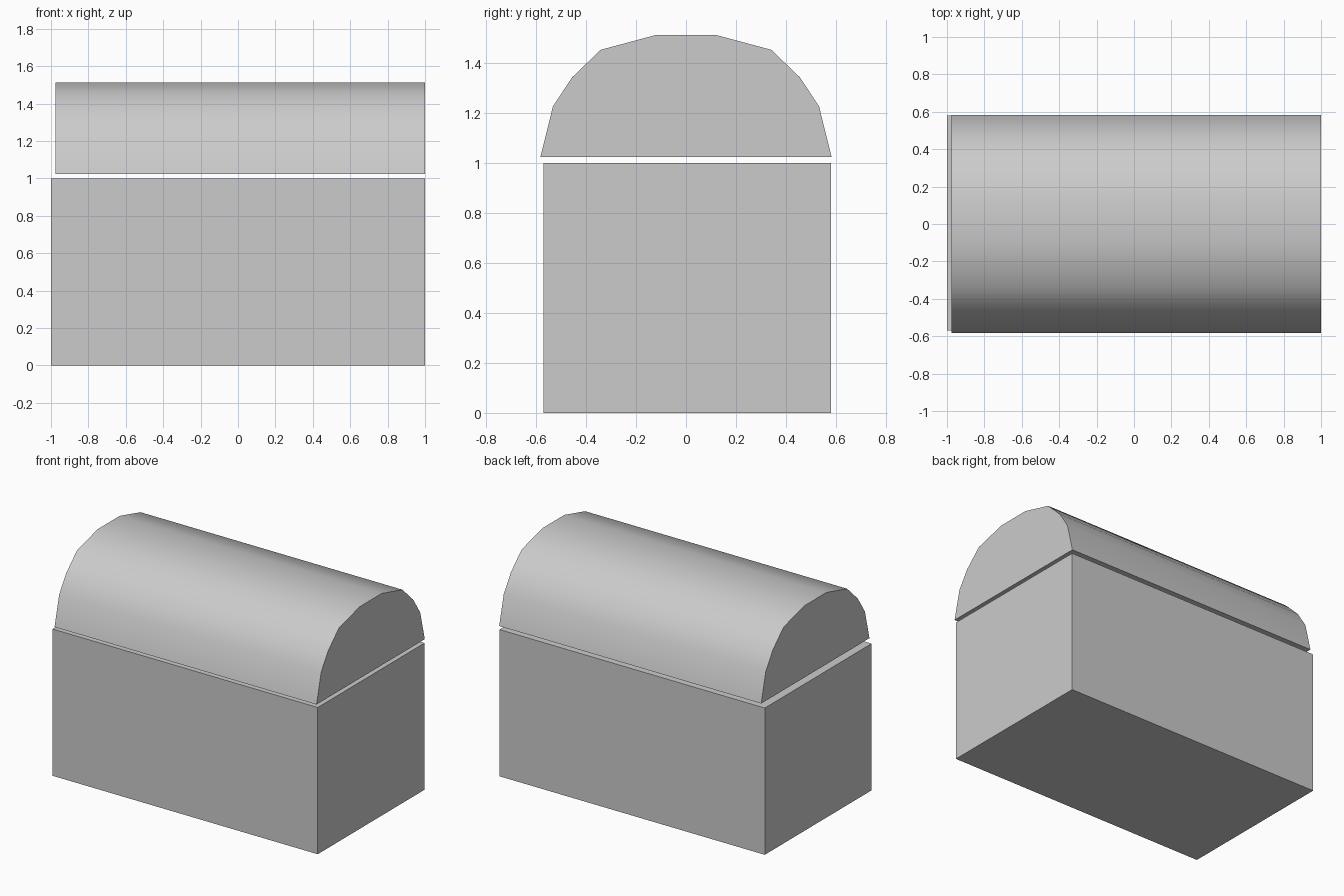
import bpy
import bmesh
import math

cube = bpy.data.objects.get("Cube")
if cube:
    bpy.data.objects.remove(cube, do_unlink=True)

grey = bpy.data.materials.new("plain_grey")
grey.use_nodes = True
colour = (0.6, 0.6, 0.6, 1)
grey.diffuse_color = colour
grey.node_tree.nodes["Principled BSDF"].inputs["Base Color"].default_value = colour


def extrude_profile(name, profile, x_start, x_end):
    """Extrude a closed (y, z) outline along x into a solid."""
    bm = bmesh.new()
    face = bm.faces.new([bm.verts.new((x_start, y, z)) for y, z in profile])
    result = bmesh.ops.extrude_face_region(bm, geom=[face], use_keep_orig=True)
    moved = [v for v in result["geom"] if isinstance(v, bmesh.types.BMVert)]
    bmesh.ops.translate(bm, verts=moved, vec=(x_end - x_start, 0, 0))
    bmesh.ops.recalc_face_normals(bm, faces=bm.faces)
    mesh = bpy.data.meshes.new(name)
    bm.to_mesh(mesh)
    bm.free()
    mesh.materials.append(grey)
    obj = bpy.data.objects.new(name, mesh)
    bpy.context.collection.objects.link(obj)
    return obj


# Chest body
front, back, height = -0.57, 0.58, 1.0
extrude_profile("chest_body",
                [(front, 0), (back, 0), (back, height), (front, height)], -1, 1)

# Arched lid, floating just above the body
half_arch = [(0.583, 1.025), (0.533, 1.227), (0.457, 1.343), (0.342, 1.454), (0.119, 1.514)]
arch = half_arch + [(-y, z) for y, z in reversed(half_arch)]
lid = extrude_profile("arched_lid", arch, -0.975, 1)

# Smooth the arch while keeping its end caps and underside crisp
bpy.ops.object.select_all(action="DESELECT")
lid.select_set(True)
bpy.context.view_layer.objects.active = lid
bpy.ops.object.shade_smooth_by_angle(angle=math.radians(40))
